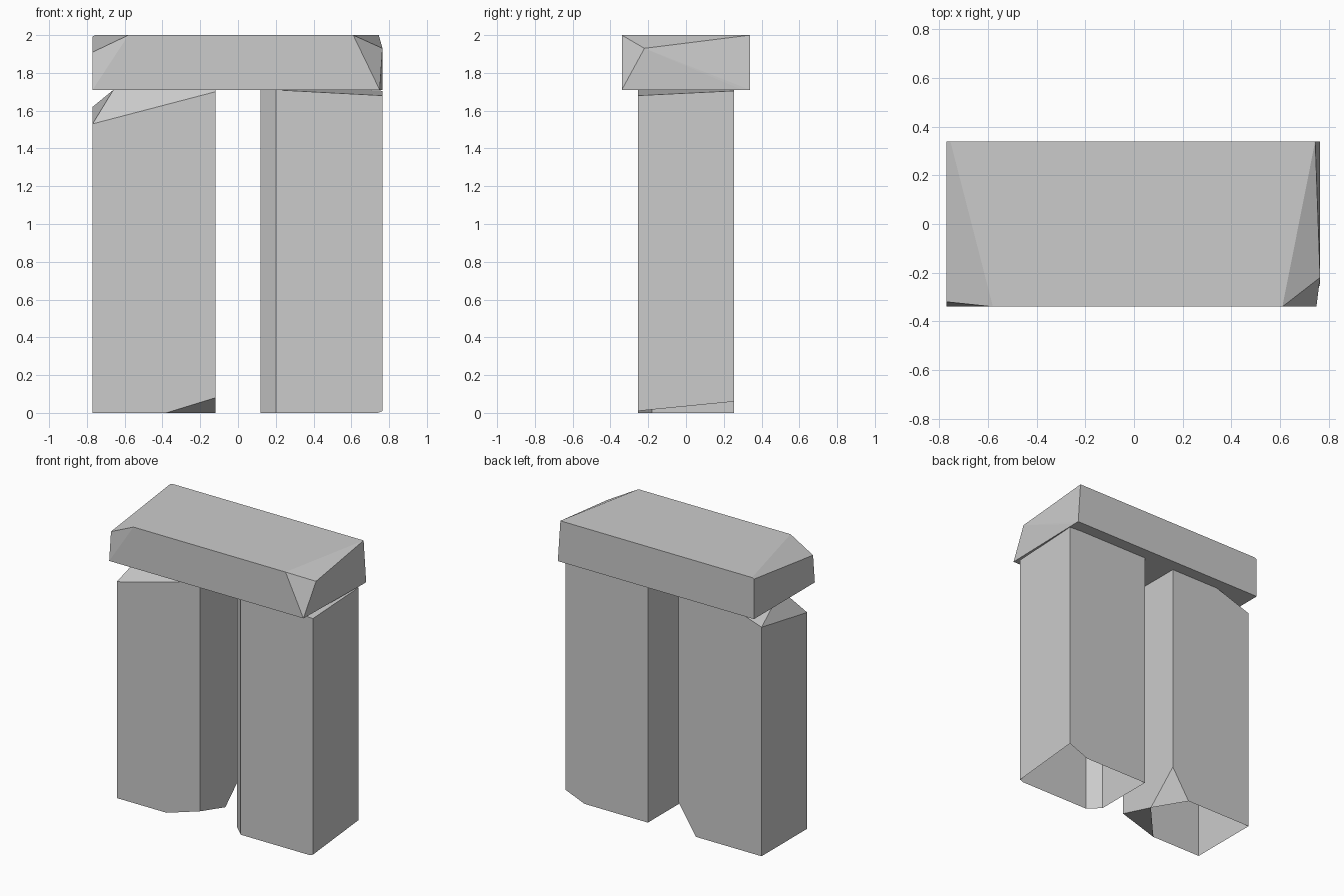
import bpy
import bmesh
from mathutils import Vector

default_cube = bpy.data.objects.get("Cube")
if default_cube:
    bpy.data.objects.remove(default_cube, do_unlink=True)

# Single grey stone colour
stone = bpy.data.materials.new("grey_stone")
stone.use_nodes = True
grey = (0.6, 0.6, 0.6, 1.0)
stone.diffuse_color = grey
stone.node_tree.nodes["Principled BSDF"].inputs["Base Color"].default_value = grey


def slice_off(bm, points, middle, fill):
    """Cut along the plane through three points, keeping the side with the middle."""
    a, b, c = (Vector(p) for p in points)
    normal = (b - a).cross(c - a).normalized()
    if normal.dot(middle - a) > 0:
        normal.negate()
    cut = bmesh.ops.bisect_plane(
        bm, geom=bm.verts[:] + bm.edges[:] + bm.faces[:], dist=0.0005,
        plane_co=a, plane_no=normal, clear_outer=True)
    if fill:
        rim = [e for e in cut["geom_cut"]
               if isinstance(e, bmesh.types.BMEdge) and e.is_boundary]
        bmesh.ops.holes_fill(bm, edges=rim, sides=0)


def make_stone(name, low, high, chips, open_below=False, trims=()):
    """A block with chipped corners; trims cut the rim of an open underside."""
    low, high = Vector(low), Vector(high)
    middle = (low + high) / 2
    bm = bmesh.new()
    bmesh.ops.create_cube(bm, size=1)
    bmesh.ops.scale(bm, vec=high - low, verts=bm.verts)
    bmesh.ops.translate(bm, vec=middle, verts=bm.verts)
    for points in chips:
        slice_off(bm, points, middle, fill=True)
    bmesh.ops.recalc_face_normals(bm, faces=bm.faces)
    if open_below:
        base = [f for f in bm.faces if f.normal.z < -0.99]
        bmesh.ops.delete(bm, geom=base, context="FACES")
    for points in trims:
        slice_off(bm, points, middle, fill=False)
    mesh = bpy.data.meshes.new(name)
    bm.to_mesh(mesh)
    bm.free()
    mesh.materials.append(stone)
    bpy.context.collection.objects.link(bpy.data.objects.new(name, mesh))


# Shared extents: pillar and lintel depth, pillar height, outer and inner sides
D, W, H, TOP = 0.255, 0.34, 1.71, 2.0
L, R, GAP = -0.77, 0.765, 0.12

# Lintel: chipped at both front top corners, right end slightly tapered
left_chip, left_ridge = (L, -0.32, 1.91), (-0.58, -W, TOP)
right_chip, right_ridge = (R, -0.22, 1.93), (0.61, -W, TOP)
right_foot, right_back = (0.75, -W, H), (0.745, W, TOP)
make_stone("lintel", (L, -W, H), (R, W, TOP), [
    (left_ridge, left_chip, (-0.755, W, TOP)),
    (left_ridge, left_chip, (L, -W, H)),
    (right_ridge, right_chip, right_back),
    (right_ridge, right_chip, right_foot),
    (right_chip, right_back, (R, W, H)),
    (right_chip, right_foot, (R, 0.3, H)),
])

# Right pillar (model's own): chipped top and two chipped lower inner corners
peak, front_corner, back_corner = (-0.66, -0.12, H), (L, -D, 1.53), (L, D, 1.62)
inner_foot = (-GAP, 0.03, 0)
make_stone("right_pillar", (L, -D, 0), (-GAP, D, H), [
    (front_corner, (-GAP, -D, 1.7), peak),
    (front_corner, back_corner, peak),
    (back_corner, (-0.5, D, H), peak),
    (inner_foot, (-GAP, -D, 0.08), (-0.38, -D, 0)),
    (inner_foot, (-GAP, D, 0.21), (-0.255, D, 0)),
], open_below=True)

# Left pillar (model's own): bevelled inner edge, sloping top, worn outer foot
make_stone("left_pillar", (GAP, -D, 0), (R, D, H), [
    ((0.2, -D, 0), (GAP, -0.18, 0), (GAP, -0.18, H)),
    ((0.2, -D, H), (R, -D, 1.68), (R, D, 1.705)),
], open_below=True, trims=[
    ((R, -D, 0.01), (R, D, 0.06), (0.615, D, 0)),
])
